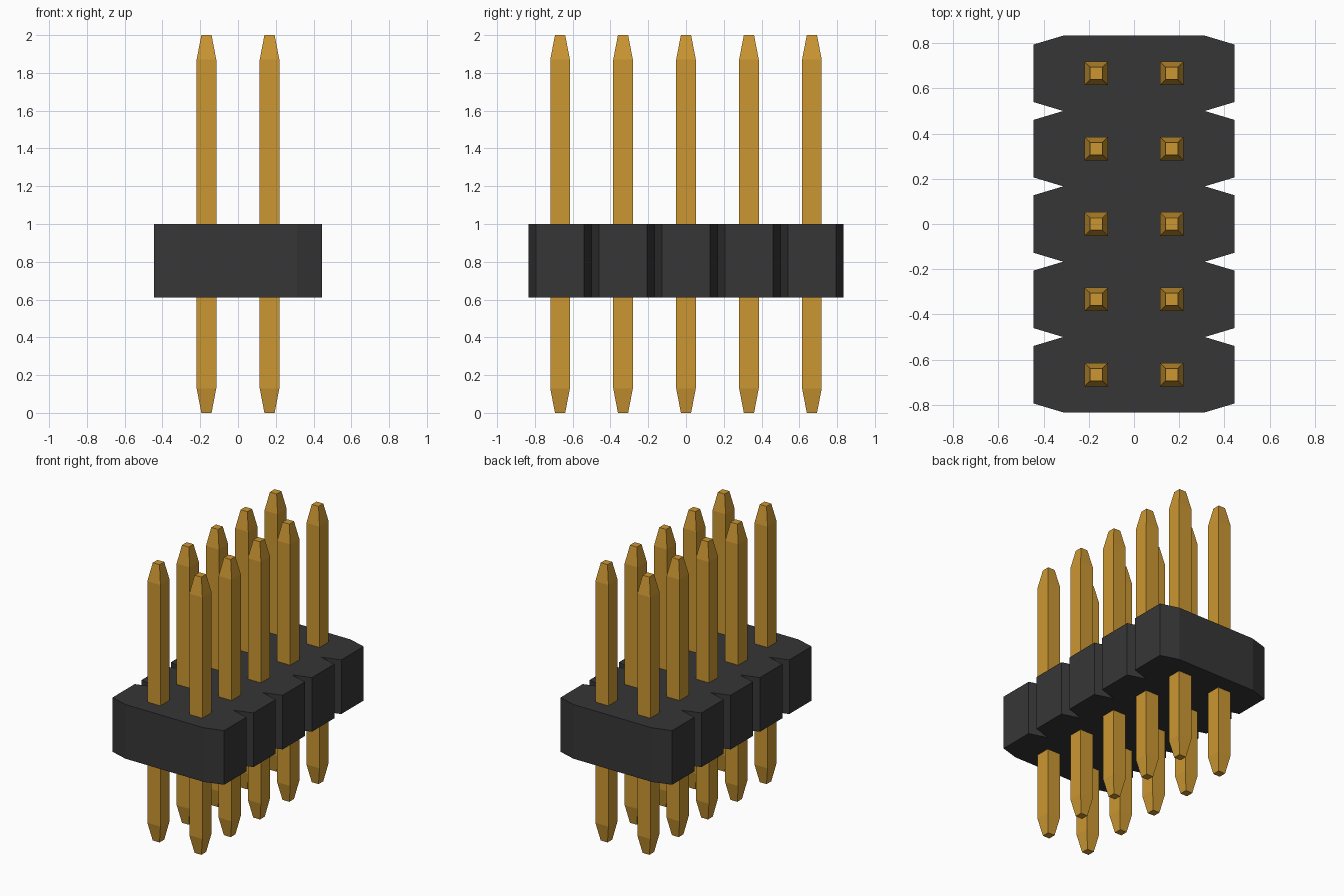
import bpy
import bmesh

PITCH = 0.3333
ROWS = 5

if "Cube" in bpy.data.objects:
    bpy.data.objects.remove(bpy.data.objects["Cube"])


def make_material(name, colour):
    mat = bpy.data.materials.new(name)
    mat.use_nodes = True
    mat.diffuse_color = colour
    mat.node_tree.nodes["Principled BSDF"].inputs["Base Color"].default_value = colour
    return mat


def loft(name, sections, material):
    """Skin a closed solid through (outline, z) sections, bottom to top."""
    bm = bmesh.new()
    loops = [[bm.verts.new((x, y, z)) for x, y in outline] for outline, z in sections]
    n = len(loops[0])
    for low, high in zip(loops, loops[1:]):
        for i in range(n):
            j = (i + 1) % n
            bm.faces.new((low[i], low[j], high[j], high[i]))
    bm.faces.new(loops[0][::-1])
    bm.faces.new(loops[-1])
    bmesh.ops.recalc_face_normals(bm, faces=bm.faces)
    mesh = bpy.data.meshes.new(name)
    bm.to_mesh(mesh)
    bm.free()
    mesh.materials.append(material)
    obj = bpy.data.objects.new(name, mesh)
    bpy.context.collection.objects.link(obj)
    return obj


def square(h):
    return [(-h, -h), (h, -h), (h, h), (-h, h)]


black = make_material("black plastic", (0.037, 0.037, 0.037, 1))
gold = make_material("gold metal", (0.60, 0.31, 0.032, 1))

# Housing: one chamfered segment per row, joined at the notches
right_edge = []
for row in range(ROWS):
    y = (row - (ROWS - 1) / 2) * PITCH
    if row == 0:
        right_edge.append((0.313, y - PITCH / 2))
    right_edge += [(0.445, y - 0.127), (0.445, y + 0.127), (0.313, y + PITCH / 2)]
outline = right_edge + [(-x, y) for x, y in reversed(right_edge)]
loft("housing", [(outline, 0.61), (outline, 1.0)], black)

# Pins: square bars with tapered ends, sharing one mesh
first = loft("pin", [(square(0.027), 0), (square(0.052), 0.13),
                     (square(0.052), 1.87), (square(0.027), 2)], gold)
for row in range(ROWS):
    for side, x in (("right", -0.167), ("left", 0.167)):
        pin = bpy.data.objects.new(f"pin_{side}_{row + 1}", first.data)
        pin.location = (x, (row - (ROWS - 1) / 2) * PITCH, 0)
        bpy.context.collection.objects.link(pin)
bpy.data.objects.remove(first)
